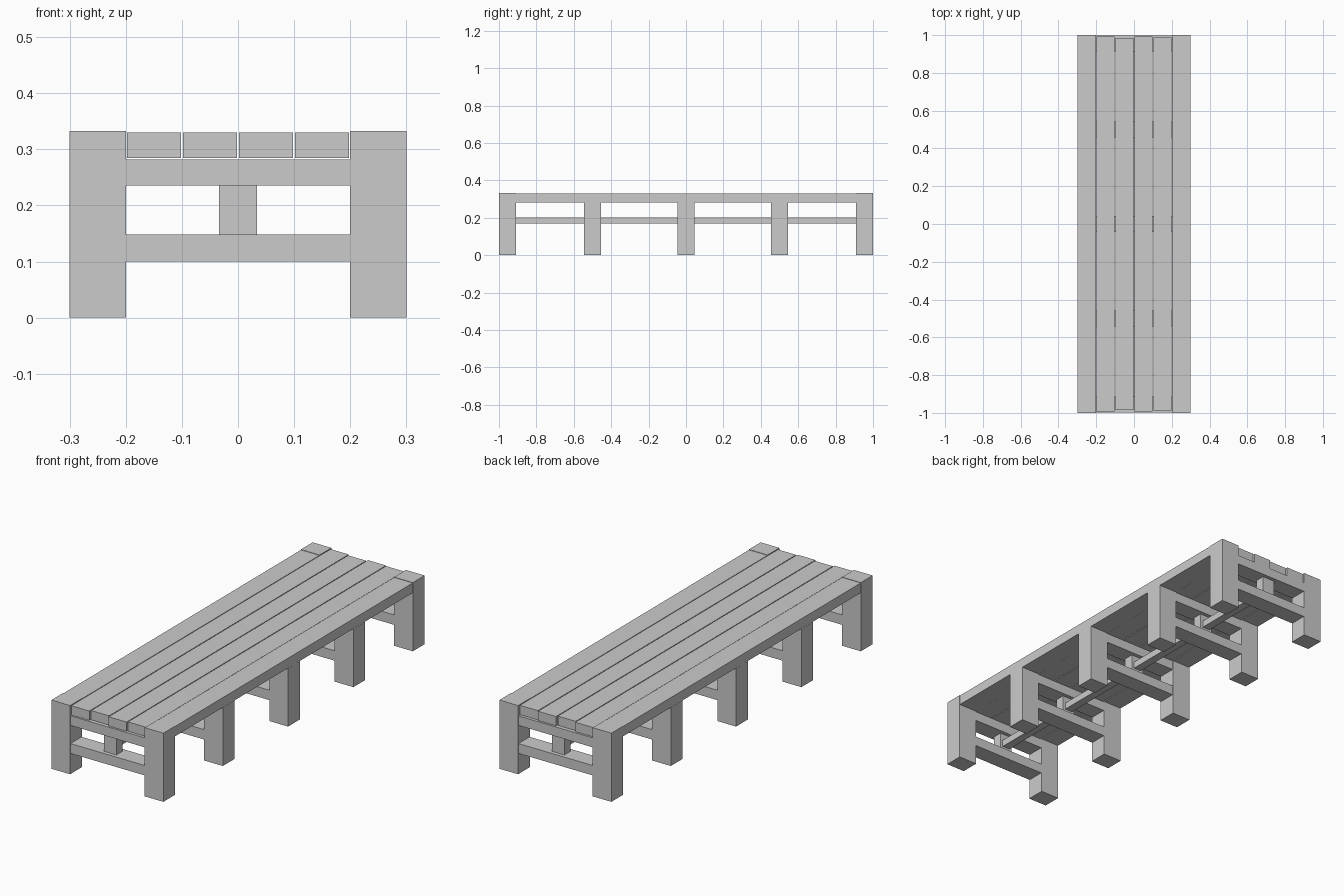
import bpy

cube = bpy.data.objects.get("Cube")
if cube:
    bpy.data.objects.remove(cube, do_unlink=True)

# One plain grey timber colour
GREY = (0.6, 0.6, 0.6, 1.0)
timber = bpy.data.materials.new("grey timber")
timber.use_nodes = True
timber.diffuse_color = GREY
timber.node_tree.nodes["Principled BSDF"].inputs["Base Color"].default_value = GREY


def beam(name, x, y, z):
    """Box spanning the (low, high) pair given for each axis."""
    spans = (x, y, z)
    bpy.ops.mesh.primitive_cube_add(size=1, location=[(a + b) / 2 for a, b in spans])
    obj = bpy.context.object
    obj.name = name
    obj.scale = [b - a for a, b in spans]
    bpy.ops.object.transform_apply(location=False, rotation=False, scale=True)
    obj.data.materials.append(timber)
    return obj


def around(centre, size):
    return (centre - size / 2, centre + size / 2)


LEG_DEPTH = 0.09
DECK_BOTTOM, DECK_TOP = 0.285, 0.33
INNER = 0.2    # inner face of the legs
OUTER = 0.3    # outer face of the legs
END = 1 - LEG_DEPTH

# Five trestles: two legs, two cross rails and a short centre post
for y in (-1 + LEG_DEPTH / 2, -0.5, 0, 0.5, 1 - LEG_DEPTH / 2):
    at_end = abs(y) > 0.9
    leg_top = 0.333 if at_end else 0.283
    for side, name in ((-1, "right_leg"), (1, "left_leg")):
        beam(name, sorted((side * INNER, side * OUTER)), around(y, LEG_DEPTH), (0, leg_top))
    beam("upper_cross_rail", (-INNER, INNER), around(y, 0.085), (0.236, 0.282))
    beam("lower_cross_rail", (-INNER, INNER), around(y, 0.085), (0.1, 0.148))
    beam("centre_post", around(0, 0.067), around(y, 0.048), (0.148, 0.236))

# Long stretcher joining the posts
beam("long_stretcher", around(0, 0.04), around(0, 1.9), (0.17, 0.203))

# Four inner deck planks of slightly uneven length
for i, half in enumerate((0.993, 0.984, 0.993, 0.988)):
    beam("deck_plank", around(-0.15 + 0.1 * i, 0.096), (-half, half), (DECK_BOTTOM, DECK_TOP))

# Edge planks held between the corner legs
for side in (-1, 1):
    beam("edge_plank", around(side * 0.25, 0.099), (-END, END), (DECK_BOTTOM - 0.002, DECK_TOP + 0.001))
